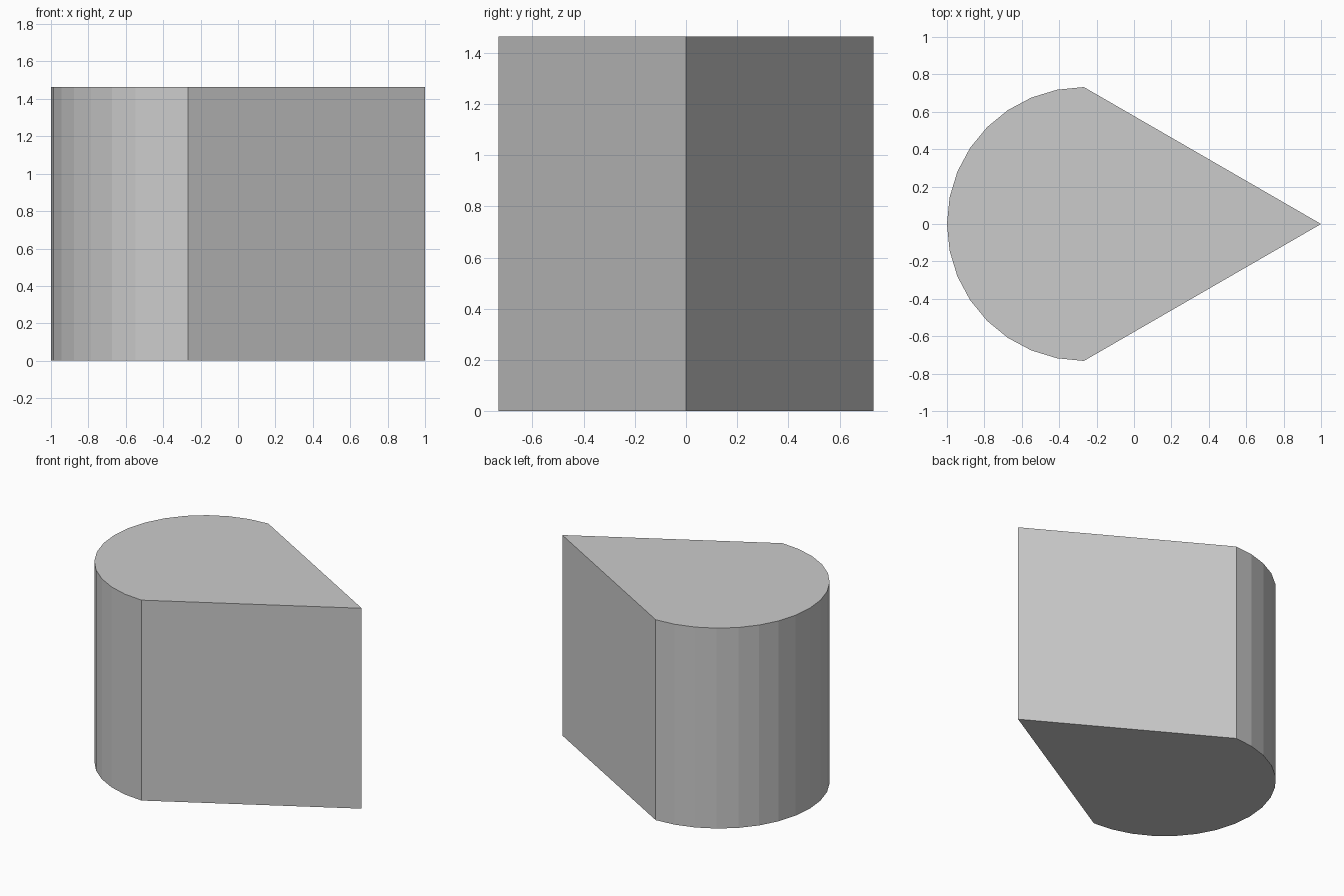
import bpy, bmesh
from math import sin, cos, pi, sqrt

if "Cube" in bpy.data.objects:
    bpy.data.objects.remove(bpy.data.objects["Cube"])

RADIUS = 2 / (1 + sqrt(3))
HEIGHT = 2 * RADIUS
CENTRE_X = RADIUS - 1

# Teardrop outline: pointed tip plus a 16-segment half circle
outline = [(1, 0)]
for i in range(17):
    a = pi / 2 + pi * i / 16
    outline.append((CENTRE_X + RADIUS * cos(a), RADIUS * sin(a)))

# Extrude the outline into a solid prism
bm = bmesh.new()
base = bm.faces.new([bm.verts.new((x, y, 0)) for x, y in outline])
result = bmesh.ops.extrude_face_region(bm, geom=[base], use_keep_orig=True)
top = [g for g in result["geom"] if isinstance(g, bmesh.types.BMVert)]
bmesh.ops.translate(bm, verts=top, vec=(0, 0, HEIGHT))
bmesh.ops.recalc_face_normals(bm, faces=bm.faces)

mesh = bpy.data.meshes.new("teardrop_block")
bm.to_mesh(mesh)
bm.free()
bpy.context.collection.objects.link(bpy.data.objects.new("teardrop_block", mesh))
